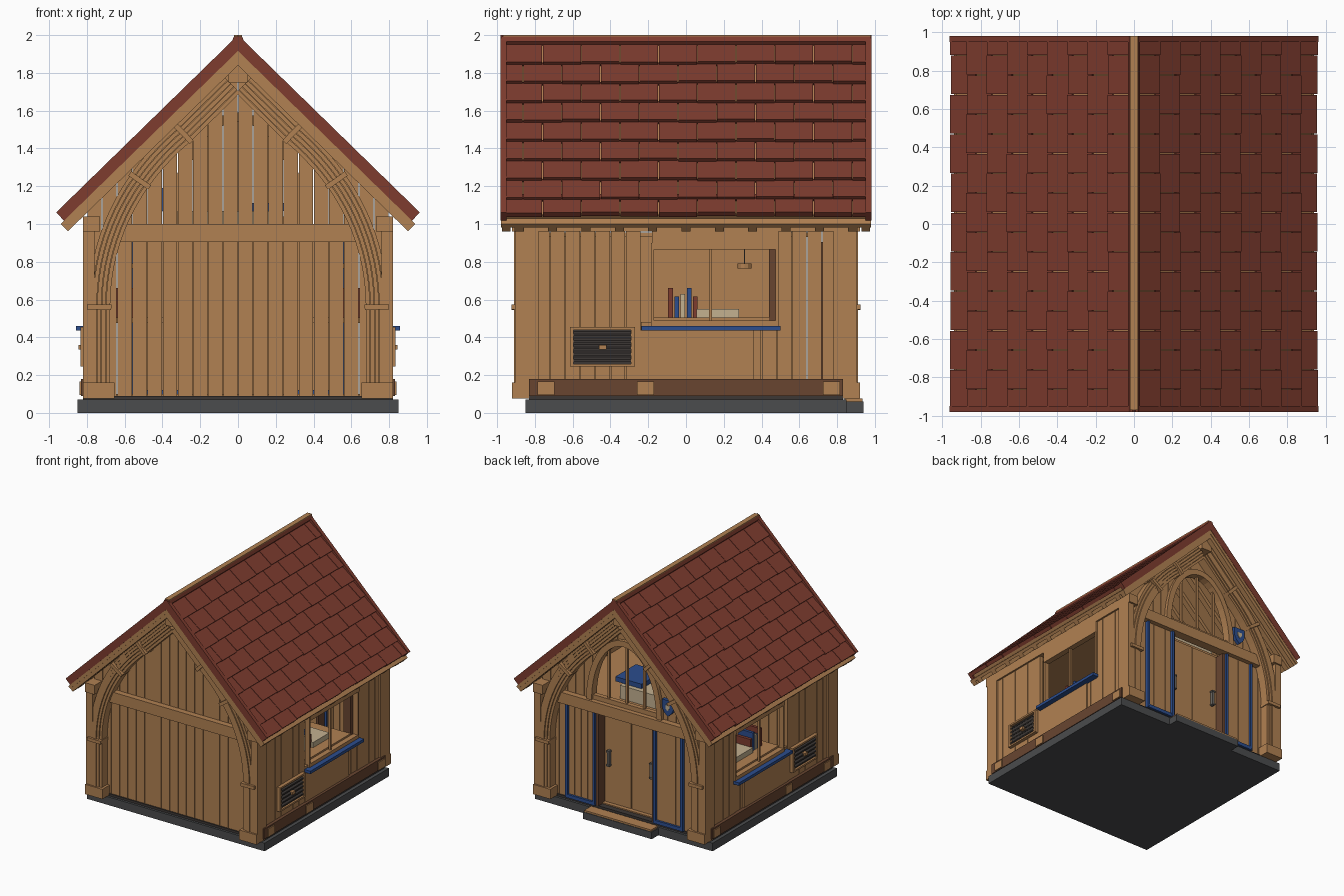
import bpy, bmesh, math, random
from mathutils import Vector
from mathutils.geometry import interpolate_bezier

random.seed(4)
cube = bpy.data.objects.get("Cube")
if cube:
    bpy.data.objects.remove(cube, do_unlink=True)

COLOURS = {
    "timber": (0.44, 0.22, 0.085), "dark timber": (0.14, 0.06, 0.03),
    "red tile": (0.21, 0.045, 0.028), "slate": (0.07, 0.072, 0.075),
    "blue paint": (0.025, 0.075, 0.27), "cream": (0.55, 0.44, 0.28),
    "charcoal": (0.045, 0.038, 0.035), "iron": (0.15, 0.14, 0.13),
}
mats = {}
for name, c in COLOURS.items():
    m = mats[name] = bpy.data.materials.new(name)
    m.use_nodes = True
    m.diffuse_color = (*c, 1)
    m.node_tree.nodes["Principled BSDF"].inputs["Base Color"].default_value = (*c, 1)

parts = {}


def loft(part, mat, rings):
    """Join equal rings of points into one closed solid of the named part."""
    bm = parts.setdefault((part, mat), bmesh.new())
    vs = [[bm.verts.new(p) for p in r] for r in rings]
    n = len(vs[0])
    for a, b in zip(vs, vs[1:]):
        for i in range(n):
            j = (i + 1) % n
            bm.faces.new((a[i], a[j], b[j], b[i]))
    bm.faces.new(vs[0])
    bm.faces.new(vs[-1][::-1])


def prism(part, mat, pts, y0, y1):
    loft(part, mat, [[(x, y, z) for x, z in pts] for y in (y0, y1)])


def box(part, mat, x0, x1, y0, y1, z0, z1):
    prism(part, mat, [(x0, z0), (x1, z0), (x1, z1), (x0, z1)], y0, y1)


def ribbon(part, mat, path, o0, o1, y0, y1, s=1):
    """Beam following an x-z path, between two sideways offsets."""
    rings = []
    for i, p in enumerate(path):
        t = (path[min(i + 1, len(path) - 1)] - path[max(i - 1, 0)]).normalized()
        n = Vector((t.y, -t.x))
        a, b = p + n * o0, p + n * o1
        rings.append([(s * a.x, y0, a.y), (s * b.x, y0, b.y),
                      (s * b.x, y1, b.y), (s * a.x, y1, a.y)])
    loft(part, mat, rings)


# Roof frame: distance d runs down the slope, n is height off it
APEX, TILT = 2.0, math.atan(0.975)
C, S = math.cos(TILT), math.sin(TILT)


def slope(d, n):
    return d * C + n * S, APEX - d * S + n * C


def roof_band(part, mat, s, n0, n1, end, y0, y1):
    pts = [(0, APEX + n1 / C), slope(end, n1), slope(end, n0), (0, APEX + n0 / C)]
    prism(part, mat, [(s * x, z) for x, z in pts], y0, y1)


def under_roof(x):
    return APEX - 0.975 * abs(x) - 0.14


# Base, floor and step
box("base_slab", "slate", -.85, .85, -.85, .85, 0, .07)
box("foundation", "charcoal", -.82, .82, -.83, .83, .07, .09)
box("floor", "timber", -.77, .77, -.78, .78, .09, .1)
box("door_step", "slate", -.33, .33, .85, .94, 0, .06)
box("step_board", "timber", -.32, .32, .84, .935, .06, .075)

# Roof on both slopes
for s in (1, -1):
    roof_band("roof_deck", "timber", s, -.06, -.035, 1.33, -.95, .95)
    roof_band("roof_boards", "timber", s, -.085, -.06, 1.37, -.98, .98)
    for k in range(-5, 6):
        y = k * .182 * .97
        roof_band("rafters", "timber", s, -.115, -.085, 1.37, y - .024, y + .024)
    for e in (1, -1):
        roof_band("gable_rafters", "timber", s, -.115, -.085, 1.37, e * .93, e * .975)
        roof_band("barge_boards", "red tile", s, -.06, 0, 1.345, e * .95, e * .982)
    for row in range(9):
        d1 = min(.2 + row * .147, 1.345)
        d0 = .03 if row == 0 else d1 - .165
        y = -.965 - .205 * (row % 2) / 2
        while y < .95:
            a, b = max(y + .002, -.95), min(y + .203, .95)
            low = d1 - random.uniform(0, .008)
            if b - a > .01:
                pts = [slope(d0, -.035), slope(d0, -.025), slope(low, -.004), slope(low, -.035)]
                prism("roof_tiles", "red tile", [(s * x, z) for x, z in pts], a, b)
            y += .205
prism("ridge_cap", "red tile", [(-.032, 1.965), (-.022, 1.992), (.022, 1.992),
                                (.032, 1.965), (.015, 1.945), (-.015, 1.945)], -.98, .98)
box("ridge_board", "timber", -.022, .022, -.97, .98, 1.985, 2.0)

# Gable walls of vertical planks, the back one with an arched opening
ARCH_W, ARCH_H = .33, .56


def arch_bottom(x):
    return 1 + ARCH_H * math.sqrt(max(0, 1 - (x / ARCH_W) ** 2))


for k in range(-10, 10):
    x0, x1 = k * .08 + .002, k * .08 + .078
    top = [(x1, under_roof(x1)), (x0, under_roof(x0))]
    prism("front_planks", "timber", [(x0, .09), (x1, .09)] + top, -.82, -.79)
    xs = [x0 + (x1 - x0) * i / 5 for i in range(6)]
    prism("back_upper_planks", "timber", [(x, arch_bottom(x)) for x in xs] + top, .79, .82)
    if min(abs(x0), abs(x1)) > .54:
        box("back_lower_planks", "timber", x0, x1, .79, .82, .09, .95)

# Curved timber frame on each gable
curve = interpolate_bezier(Vector((.735, .56)), Vector((.735, .95)),
                           Vector((.55, 1.26)), Vector((.29, 1.48)), 16)
path = [Vector((.735, .15))] + [Vector(p[:2]) for p in curve] + [Vector((.03, 1.735))]
for e in (1, -1):
    for s in (1, -1):
        for i in range(5):
            o = -.058 + i * .0235
            ribbon("arch_frame", "timber", path, o, o + .021, e * .8,
                   e * (.91 - .007 * abs(i - 2)), s)
        ribbon("arch_core", "timber", path, -.052, .052, e * .8, e * .885, s)
        for i in (1, 11, 16):
            t = (path[i + 1] - path[i - 1]).normalized() * .014
            ribbon("arch_collars", "timber", [path[i] - t, path[i] + t],
                   -.064, .064, e * .8, e * .925, s)
        box("arch_feet", "timber", s * .655, s * .82, e * .8, e * .92, .075, .16)
        box("corner_posts", "timber", s * .76, s * .82, e * .78, e * .905, .16, .97)
    box("crossbeam", "timber", -.66, .66, e * .79, e * .87, .905, 1.0)
    box("arch_key", "timber", -.05, .05, e * .8, e * .93, 1.75, 1.87)

# Long walls with window, vent and sill
for s in (1, -1):
    for k in range(-10, 10):
        y0, y1 = k * .08 + .002, k * .08 + .078
        if y1 < -.17 or y0 > .48:
            box("side_planks", "timber", s * .775, s * .805, y0, y1, .09, 1.0)
        else:
            box("side_lower_planks", "timber", s * .775, s * .8, y0, y1, .09, .48)
    box("window_panel", "timber", s * .78, s * .81, -.24, .36, .18, .44)
    box("wall_plate", "timber", s * .73, s * .82, -.92, .92, .96, 1.04)
    box("window_head", "timber", s * .77, s * .82, -.18, .49, .865, .96)
    box("window_bottom", "timber", s * .77, s * .815, -.18, .49, .46, .49)
    for y in (-.185, .475):
        box("window_jambs", "timber", s * .77, s * .815, y, y + .015, .46, .9)
    box("window_mullion", "timber", s * .78, s * .8, .122, .138, .49, .87)
    box("window_post", "dark timber", s * .7, s * .77, .44, .478, .48, .9)
    box("window_ledge", "blue paint", s * .76, s * .858, -.235, .5, .435, .46)
    box("sill_beam", "dark timber", s * .77, s * .832, -.83, .83, .09, .18)
    for y in (-.74, -.215, .77):
        box("sill_blocks", "timber", s * .78, s * .84, y - .045, y + .045, .095, .165)
    box("vent_back", "charcoal", s * .79, s * .812, -.6, -.28, .26, .445)
    for y in (-.615, -.29):
        box("vent_frame", "timber", s * .79, s * .835, y, y + .02, .245, .455)
    for z in (.245, .44):
        box("vent_frame", "timber", s * .79, s * .835, -.6, -.28, z, z + .015)
    for i in range(5):
        z = .27 + i * .034
        loft("vent_slats", "charcoal", [[(s * .805, y, z + .02), (s * .83, y, z),
                                         (s * .83, y, z + .012), (s * .805, y, z + .03)]
                                        for y in (-.595, -.29)])
    box("vent_knob", "timber", s * .81, s * .845, -.46, -.42, .335, .36)
    # Desk, books and lamp behind the window
    box("desk", "timber", s * .35, s * .77, -.17, .44, .475, .505)
    for i, (col, h) in enumerate((("red tile", .155), ("blue paint", .11), ("cream", .125),
                                  ("blue paint", .155), ("red tile", .11))):
        y = -.095 + i * .033
        box("books", col, s * .52, s * .66, y, y + .025, .505, .505 + h)
    box("paper_stack", "cream", s * .5, s * .68, .055, .28, .505, .55)
    box("lamp_cord", "iron", s * .548, s * .552, .308, .312, .78, .93)
    ring = [(math.cos(a * math.pi / 6) * .038, math.sin(a * math.pi / 6) * .038) for a in range(12)]
    loft("lamp_shade", "timber", [[(s * .55 + x, .31 + y, z) for x, y in ring] for z in (.765, .79)])
    # Side panels and double door at the back
    for i in range(4):
        x = .3 + i * .062
        box("door_side_planks", "timber", s * x, s * (x + .059), .79, .83, .12, .905)
    for x in (.28, .54):
        box("door_side_trim", "blue paint", s * x, s * (x + .022), .78, .85, .1, .905)
    box("door_side_foot", "blue paint", s * .28, s * .562, .78, .848, .09, .12)
    box("door_jamb", "dark timber", s * .255, s * .28, .7, .83, .09, .905)
    box("door_leaf", "timber", s * .003, s * .255, .72, .745, .09, .905)
    box("door_pull", "iron", s * .195, s * .215, .745, .775, .42, .56)
    for z0 in (.425, .545):
        box("door_pull_ends", "iron", s * .19, s * .22, .745, .78, z0, z0 + .012)

# Arched back window
rim = [Vector((ARCH_W * math.cos(a * math.pi / 20), 1 + ARCH_H * math.sin(a * math.pi / 20)))
       for a in range(21)]
ribbon("arch_window_frame", "timber", rim, -.02, .03, .78, .85)
for x in (-.17, 0, .17):
    box("arch_window_bars", "timber", x - .01, x + .01, .795, .815, 1.0, arch_bottom(x))
box("arch_window_rail", "timber", -.33, .33, .79, .83, 1.0, 1.04)

# Blue shield beside the arch
shield = [(-.055, .06), (.055, .06), (.055, -.01), (.035, -.05), (0, -.08), (-.035, -.05), (-.055, -.01)]
prism("shield", "blue paint", [(x - .42, z + 1.13) for x, z in shield], .82, .85)
prism("shield_boss", "cream", [(x * .35 - .42, z * .35 + 1.13) for x, z in shield], .85, .856)

# Interior partition and loft with bed
box("partition", "timber", -.01, .01, -.76, .6, .1, .93)
box("loft_floor", "timber", -.77, .77, -.78, .7, .93, .955)
box("loft_bed", "cream", -.32, .2, .1, .62, .955, 1.07)
box("loft_pillow", "blue paint", .02, .27, .3, .58, 1.07, 1.11)

# Turn every collected part into an object
for (part, mat), bm in parts.items():
    bmesh.ops.recalc_face_normals(bm, faces=bm.faces)
    mesh = bpy.data.meshes.new(part)
    bm.to_mesh(mesh)
    bm.free()
    mesh.materials.append(mats[mat])
    bpy.context.collection.objects.link(bpy.data.objects.new(part, mesh))
